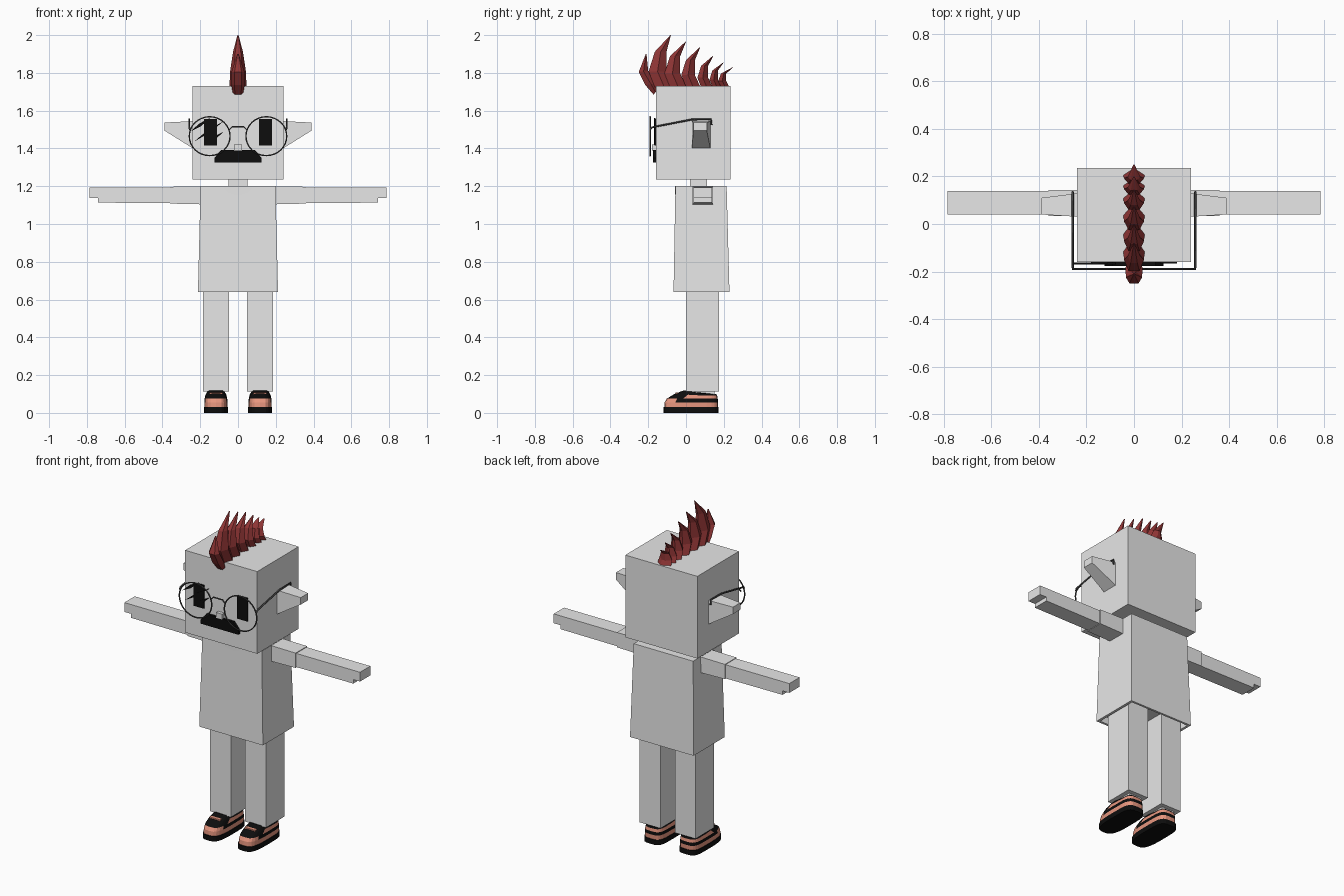
import bpy, bmesh, math
from mathutils import Vector

if "Cube" in bpy.data.objects:
    bpy.data.objects.remove(bpy.data.objects["Cube"], do_unlink=True)


def material(name, r, g, b):
    m = bpy.data.materials.new(name)
    m.use_nodes = True
    m.diffuse_color = (r, g, b, 1)
    m.node_tree.nodes["Principled BSDF"].inputs["Base Color"].default_value = (r, g, b, 1)
    return m


GREY = material("pale grey", 0.8, 0.8, 0.8)
RED = material("dark red hair", 0.28, 0.036, 0.036)
BLACK = material("black", 0.004, 0.004, 0.004)
SALMON = material("salmon", 0.95, 0.36, 0.25)
METAL = material("dark metal", 0.06, 0.06, 0.06)


def loft(name, rings, *mats, rule=None):
    """Skin a list of equal-length rings and close both ends."""
    bm = bmesh.new()
    rows = [[bm.verts.new(p) for p in ring] for ring in rings]
    n = len(rows[0])
    for k in range(len(rows) - 1):
        for i in range(n):
            j = (i + 1) % n
            f = bm.faces.new((rows[k][i], rows[k][j], rows[k + 1][j], rows[k + 1][i]))
            if rule:
                f.material_index = rule(k, f.calc_center_median())
    bm.faces.new(rows[0])
    bm.faces.new(rows[-1])
    bmesh.ops.recalc_face_normals(bm, faces=bm.faces)
    mesh = bpy.data.meshes.new(name)
    bm.to_mesh(mesh)
    bm.free()
    for m in mats:
        mesh.materials.append(m)
    ob = bpy.data.objects.new(name, mesh)
    bpy.context.collection.objects.link(ob)
    return ob


def rect(x0, x1, y0, y1, z):
    return [(x0, y0, z), (x1, y0, z), (x1, y1, z), (x0, y1, z)]


def box(name, x0, x1, y0, y1, z0, z1, mat):
    return loft(name, [rect(x0, x1, y0, y1, z0), rect(x0, x1, y0, y1, z1)], mat)


def plate(name, points, y0, y1, mat):
    """Extrude an x-z outline along y."""
    return loft(name, [[(x, y, z) for x, z in points] for y in (y0, y1)], mat)


def wire(name, points, radius, mat):
    cu = bpy.data.curves.new(name, "CURVE")
    cu.dimensions = "3D"
    cu.bevel_depth = radius
    cu.bevel_resolution = 1
    cu.use_fill_caps = True
    sp = cu.splines.new("POLY")
    sp.points.add(len(points) - 1)
    for p, co in zip(sp.points, points):
        p.co = (*co, 1)
    cu.materials.append(mat)
    ob = bpy.data.objects.new(name, cu)
    bpy.context.collection.objects.link(ob)
    bpy.ops.object.select_all(action="DESELECT")
    ob.select_set(True)
    bpy.context.view_layer.objects.active = ob
    bpy.ops.object.convert(target="MESH")


# Head, neck and nose
box("head", -0.24, 0.24, -0.16, 0.235, 1.235, 1.73, GREY)
box("neck", -0.05, 0.05, 0.02, 0.11, 1.17, 1.25, GREY)
box("nose", -0.02, 0.02, -0.18, -0.15, 1.39, 1.422, GREY)

# Shirt with a recessed underside, and the curved neckline
loft("shirt", [rect(-0.195, 0.195, -0.05, 0.215, 0.68),
               rect(-0.197, 0.197, -0.052, 0.217, 0.64),
               rect(-0.212, 0.212, -0.066, 0.23, 0.64),
               rect(-0.198, 0.198, -0.056, 0.215, 1.2)], GREY)
arc = [math.pi * i / 8 for i in range(9)]
plate("neckline", [(0.075 * math.cos(a), 1.2 - 0.045 * math.sin(a)) for a in arc],
      -0.059, -0.053, GREY)


# Shoe outlines: squarish ovals that pull back towards the ankle
def shoe_ring(cx, z_toe, z_heel, y0, y1, half):
    ring = []
    for i in range(24):
        a = math.tau * i / 24
        c, s = math.cos(a), math.sin(a)
        x = math.copysign(abs(c) ** 0.55, c) * half
        t = (math.copysign(abs(s) ** (0.4 if s > 0 else 0.75), s) + 1) / 2
        blend = min(1, max(0, t * 2 - 0.2))
        ring.append((cx + x, y0 + t * (y1 - y0), z_toe + blend * (z_heel - z_toe)))
    return ring


def shoe_colour(layer, c):
    if layer in (0, 1, 5):
        return 0
    if layer == 3:
        return 0 if c.y > -0.06 else 1
    if layer == 4:
        return 0 if -0.085 < c.y < 0.01 else 1
    return 1


SHOE = [(0, 0, -0.12, 0.172, 0.064), (0.03, 0.03, -0.12, 0.172, 0.064),
        (0.03, 0.03, -0.115, 0.168, 0.061), (0.056, 0.056, -0.113, 0.169, 0.061),
        (0.075, 0.075, -0.102, 0.168, 0.06), (0.1, 0.092, -0.062, 0.165, 0.056),
        (0.118, 0.1, -0.015, 0.16, 0.048)]

for side, s in (("left", 1), ("right", -1)):
    # Arm with a sleeve and a stepped hand
    plate(side + "_arm", [(s * x, z) for x, z in
          ((0.19, 1.11), (0.74, 1.113), (0.74, 1.137), (0.785, 1.137), (0.785, 1.193), (0.19, 1.193))],
          0.04, 0.138, GREY)
    plate(side + "_sleeve", [(s * x, z) for x, z in
          ((0.18, 1.104), (0.36, 1.108), (0.36, 1.197), (0.18, 1.199))], 0.034, 0.144, GREY)

    # Leg, ankle and shoe
    cx = s * 0.117
    box(side + "_leg", cx - 0.069, cx + 0.069, 0, 0.175, 0.112, 0.7, GREY)
    box(side + "_ankle", cx - 0.042, cx + 0.042, 0.03, 0.15, 0.08, 0.13, GREY)
    loft(side + "_shoe", [shoe_ring(cx, *r) for r in SHOE], BLACK, SALMON, rule=shoe_colour)
    box(side + "_shoe_strap", cx - 0.035, cx + 0.035, -0.056, -0.038, 0.096, 0.109, SALMON)

    # Pointed ear, tapering outwards
    loft(side + "_ear", [
        [(s * 0.23, y, z) for y, z in ((0.03, 1.395), (0.13, 1.395), (0.13, 1.545), (0.03, 1.545))],
        [(s * 0.39, y, z) for y, z in ((0.04, 1.495), (0.11, 1.495), (0.11, 1.537), (0.04, 1.537))]], GREY)

    # Eye
    box(side + "_eye", s * 0.145 - 0.035, s * 0.145 + 0.035, -0.167, -0.159, 1.415, 1.555, BLACK)

    # Spectacle rim and temple
    rim = [(s * 0.15 + 0.108 * math.cos(math.tau * i / 32), -0.19,
            1.465 + 0.103 * math.sin(math.tau * i / 32)) for i in range(33)]
    wire(side + "_lens_rim", rim, 0.004, METAL)
    wire(side + "_temple", [(s * x, y, z) for x, y, z in
         ((0.255, -0.19, 1.5), (0.258, -0.18, 1.512), (0.258, 0.03, 1.553),
          (0.258, 0.132, 1.555), (0.258, 0.135, 1.525))], 0.005, METAL)

wire("bridge", [(-0.045, -0.19, 1.5), (-0.03, -0.19, 1.515),
                (0.03, -0.19, 1.515), (0.045, -0.19, 1.5)], 0.004, METAL)

# Slashes across the right eye
for i, (x, z, size) in enumerate(((-0.2, 1.525, 0.8), (-0.155, 1.49, 1.2), (-0.125, 1.455, 0.75))):
    dx, dz = 0.065 * size, 0.045 * size
    plate(f"eye_slash_{i + 1}", [(x - dx, z - dz), (x + 0.005, z - 0.007),
          (x + dx, z + dz), (x - 0.005, z + 0.007)], -0.17, -0.161, BLACK)

# Moustache
plate("moustache", [(-0.125, 1.325), (0.125, 1.325), (0.125, 1.35), (0.09, 1.392),
                    (-0.09, 1.392), (-0.125, 1.35)], -0.176, -0.159, BLACK)


# Mohawk: a row of curved blades leaning back
def hair_ring(w, front, back, z_front, z_back):
    mid, zm = (front + back) / 2, (z_front + z_back) / 2
    return [(-w * 0.55, front, z_front), (w * 0.55, front, z_front), (w, mid, zm),
            (w * 0.25, back, z_back), (-w * 0.25, back, z_back), (-w, mid, zm)]


BLADES = [(-0.165, -0.08, 0.275), (-0.085, 0.0, 0.24), (0.0, 0.075, 0.21),
          (0.08, 0.145, 0.165), (0.14, 0.2, 0.13), (0.185, 0.25, 0.105)]
for i, (y, tip, h) in enumerate(BLADES):
    k = max(h / 0.275, 0.45)
    rings = []
    for t, w, front, back in ((0, 0.045, 0, 0.1), (0.3, 0.042, -0.033, 0.062), (0.68, 0.026, 0, 0.062)):
        z = 1.725 + t * h
        rings.append(hair_ring(w, y + front * k, y + back * k, z, z))
    rings.append(hair_ring(0.003, tip - 0.003, tip, 1.725 + h, 1.725 + h))
    loft(f"hair_blade_{i + 1}", rings, RED)
loft("hair_forelock", [hair_ring(0.028, -0.172, -0.15, 1.685, 1.71),
                       hair_ring(0.036, -0.215, -0.155, 1.735, 1.745),
                       hair_ring(0.034, -0.25, -0.2, 1.805, 1.81),
                       hair_ring(0.004, -0.213, -0.209, 1.9, 1.9)], RED)
